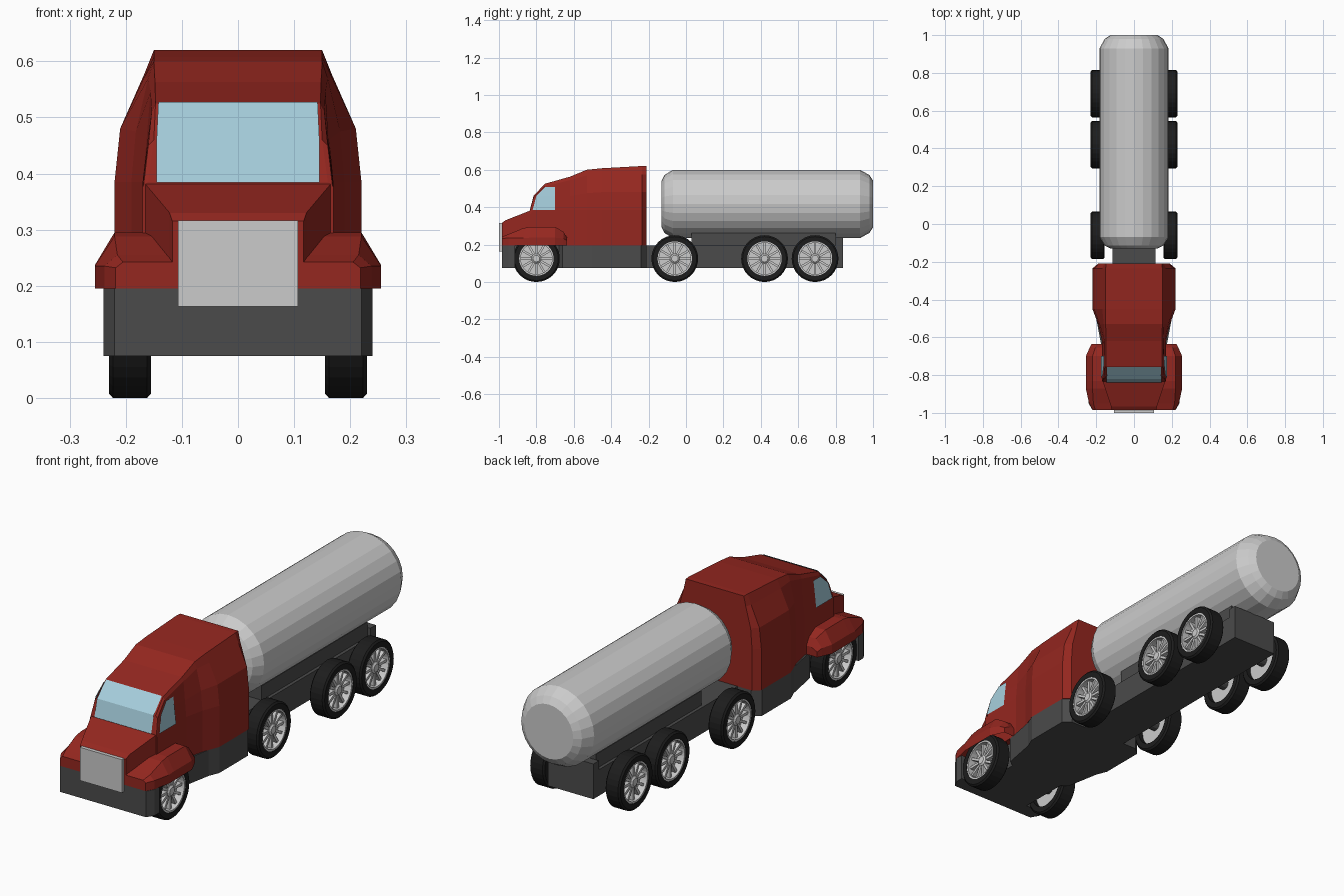
import bpy, bmesh, math
from mathutils import Matrix

if "Cube" in bpy.data.objects:
    bpy.data.objects.remove(bpy.data.objects["Cube"])


def material(name, rgb):
    m = bpy.data.materials.new(name)
    m.diffuse_color = (*rgb, 1)
    m.use_nodes = True
    m.node_tree.nodes["Principled BSDF"].inputs["Base Color"].default_value = m.diffuse_color
    return m


RED = material("red_paint", (0.30, 0.02, 0.014))
DARK = material("dark_grey", (0.07, 0.07, 0.07))
BLACK = material("rubber", (0.012, 0.012, 0.012))
GLASS = material("glass", (0.38, 0.62, 0.72))


def finish(name, bm, mat=None):
    bmesh.ops.recalc_face_normals(bm, faces=bm.faces)
    me = bpy.data.meshes.new(name)
    bm.to_mesh(me)
    bm.free()
    ob = bpy.data.objects.new(name, me)
    bpy.context.collection.objects.link(ob)
    if mat:
        me.materials.append(mat)
    return ob


def mirror(ob):
    ob.modifiers.new("mirror", "MIRROR")
    return ob


def loft(name, rings, mat=None, closed=True, caps=True):
    bm = bmesh.new()
    vs = [[bm.verts.new(p) for p in r] for r in rings]
    n = len(vs[0])
    for a, b in zip(vs, vs[1:]):
        for i in range(n if closed else n - 1):
            j = (i + 1) % n
            bm.faces.new((a[i], a[j], b[j], b[i]))
    if caps:
        bm.faces.new(vs[0])
        bm.faces.new(vs[-1])
    return finish(name, bm, mat)


def section(y, half):
    """Symmetrical cross-section from half-profile (x, z) points."""
    return [(x, y, z) for x, z in half] + [(-x, y, z) for x, z in reversed(half)]


def box(name, lo, hi, mat=None):
    (x0, y0, z0), (x1, y1, z1) = lo, hi
    return loft(name, [[(x0, y0, z), (x1, y0, z), (x1, y1, z), (x0, y1, z)] for z in (z0, z1)], mat)


def lathe_x(name, profile, n, mat=None, closed=False, caps=True):
    """Revolve (x, radius) points about the x axis."""
    if closed:
        profile = profile + profile[:1]
    ang = [2 * math.pi * i / n for i in range(n)]
    ob = loft(name, [[(x, r * math.cos(a), r * math.sin(a)) for a in ang] for x, r in profile],
              mat, caps=caps)
    return ob


# Chassis: bumper, wheel notches, cab skirts and narrow rear frame
half = [(.22, -.985), (.24, -.95), (.24, -.915), (.14, -.915), (.14, -.68), (.17, -.66),
        (.20, -.50), (.22, -.45), (.22, -.24), (.185, -.21), (.115, -.21), (.115, .84)]
outline = half + [(-x, y) for x, y in reversed(half)]
loft("chassis", [[(x, y, z) for x, y in outline] for z in (.075, .195)], DARK)
box("rear_crossmember", (-.115, .80, .19), (.115, .84, .237), DARK)
box("tank_cradle", (-.10, .03, .19), (.10, .80, .262), DARK)

# Cab and sleeper
cab = [
    (-.835, [(.17, .195), (.17, .36), (.17, .375), (.168, .38), (.16, .385)]),
    (-.815, [(.17, .195), (.17, .385), (.165, .42), (.16, .45), (.15, .46)]),
    (-.755, [(.17, .195), (.17, .385), (.161, .46), (.154, .51), (.147, .525)]),
    (-.62, [(.17, .195), (.17, .385), (.163, .46), (.156, .545), (.148, .563)]),
    (-.53, [(.19, .195), (.19, .385), (.182, .475), (.16, .57), (.15, .60)]),
    (-.45, [(.22, .195), (.22, .385), (.21, .48), (.168, .57), (.15, .608)]),
    (-.235, [(.22, .195), (.22, .385), (.21, .48), (.168, .575), (.15, .62)]),
    (-.21, [(.19, .195), (.19, .385), (.183, .48), (.158, .575), (.148, .62)]),
]
loft("cab", [section(y, h) for y, h in cab], RED)

# Hood and grille
hood = [(-.985, .117, .315), (-.965, .122, .33), (-.82, .17, .387)]
loft("hood", [section(y, [(w, .195), (w, z)]) for y, w, z in hood], RED)
box("grille", (-.107, -1.0, .163), (.107, -.98, .316))

# Front fenders, open underneath
fender = [  # y, shoulder x, top z, outer x, outer z
    (-.985, .205, .242, .218, .232),
    (-.95, .215, .255, .238, .235),
    (-.87, .220, .288, .255, .235),
    (-.83, .220, .295, .255, .237),
    (-.70, .220, .295, .255, .237),
    (-.655, .205, .268, .235, .232),
    (-.635, .195, .235, .225, .220),
]
mirror(loft("front_fender", [[(.11, y, .195), (.11, y, zt), (xs, y, zt), (xo, y, zo), (xo, y, .195)]
                             for y, xs, zt, xo, zo in fender], RED, closed=False))

# Windows
loft("windshield", [[(-w, y, z), (w, y, z)] for y, z, w in
                    [(-.840, .384, .145), (-.821, .463, .145), (-.758, .527, .142)]],
     GLASS, closed=False, caps=False)
mirror(loft("side_window", [[(.174, -.82, .385), (.174, -.70, .385)],
                            [(.166, -.80, .46), (.166, -.70, .46)],
                            [(.160, -.752, .507), (.160, -.70, .507)]],
            GLASS, closed=False, caps=False))

# Tank with stepped round ends
tank = lathe_x("tank", [(-.13, .125), (-.115, .155), (-.07, .183), (.93, .183), (.98, .155), (1.0, .125)], 24)
tank.data.transform(Matrix.Translation((0, 0, .417)) @ Matrix.Rotation(math.pi / 2, 4, "Z"))

# Wheel template parts, built around the x axis
tyre = lathe_x("tyre", [(.155, .092), (.155, .117), (.162, .125), (.223, .125), (.23, .117),
                        (.23, .092)], 32, BLACK, closed=True, caps=False)
rim = lathe_x("rim_ring", [(.19, .093), (.228, .093), (.228, .084), (.19, .084)], 32, closed=True, caps=False)
disc = lathe_x("rim_disc", [(.178, .092), (.192, .092)], 32)
hub = lathe_x("hub", [(.19, .026), (.218, .026), (.224, .018)], 12)
axle = lathe_x("axle", [(.10, .025), (.185, .025)], 12, DARK)
bm = bmesh.new()
for i in range(12):
    mat = (Matrix.Rotation(math.tau * i / 12, 4, "X") @ Matrix.Translation((.205, 0, .054))
           @ Matrix.Diagonal((.022, .012, .066, 1)))
    bmesh.ops.create_cube(bm, size=1, matrix=mat)
spokes = finish("spokes", bm)

# Place the four axles, mirrored to both sides
for part in (tyre, rim, disc, hub, axle, spokes):
    mirror(part)
    part.data.transform(Matrix.Translation((0, 0, .125)))
    base = part.data
    for k, y in enumerate((-.80, -.06, .42, .69)):
        ob = part if k == 0 else part.copy()
        if k:
            ob.data = base.copy()
            bpy.context.collection.objects.link(ob)
        ob.data.transform(Matrix.Translation((0, y if k == 0 else y + .80, 0)))
